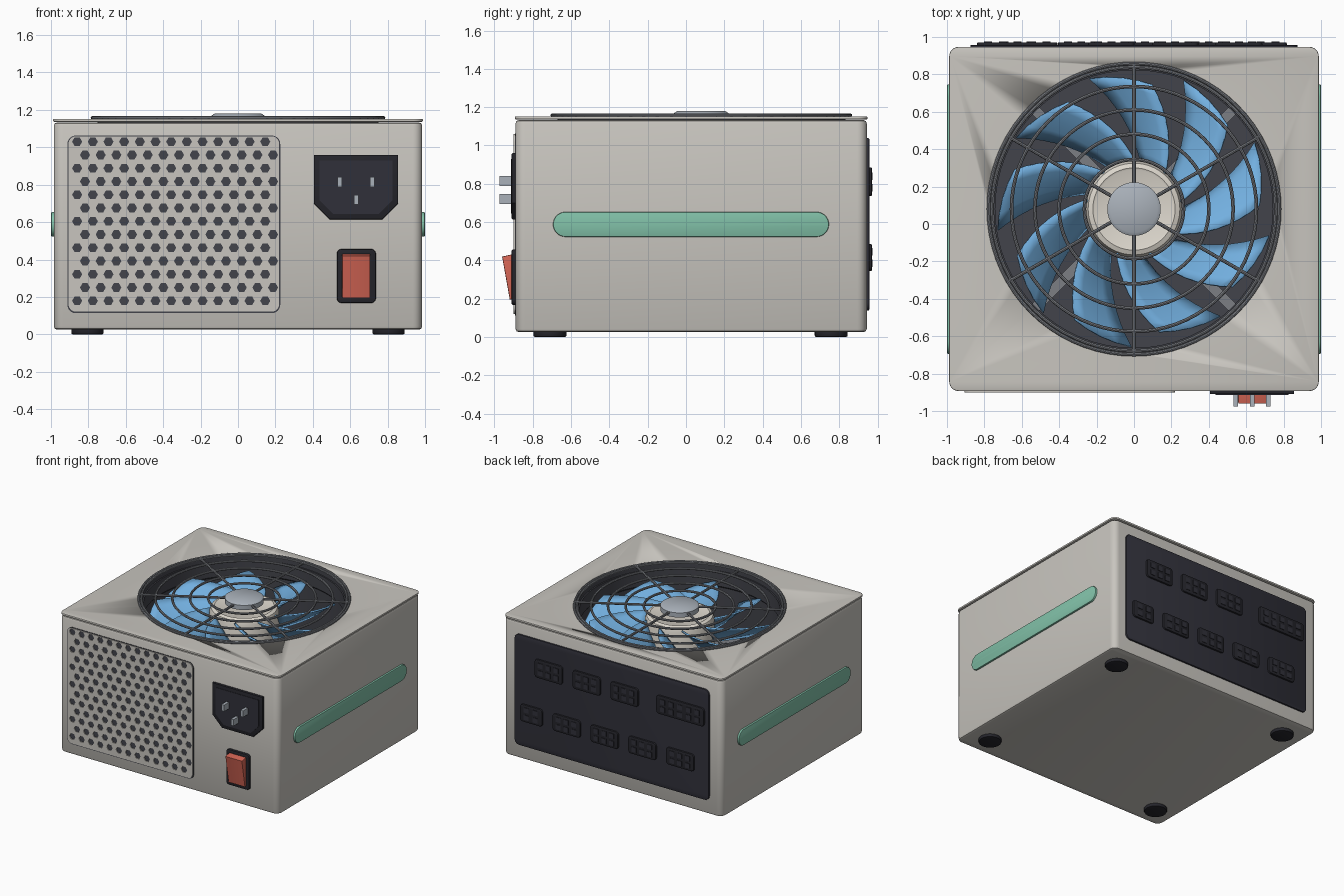
import bpy, bmesh, math
from math import sin, cos, pi, radians
from mathutils import Matrix

if "Cube" in bpy.data.objects:
    bpy.data.objects.remove(bpy.data.objects["Cube"])


def material(name, *rgb):
    m = bpy.data.materials.new(name)
    m.use_nodes = True
    m.diffuse_color = (*rgb, 1)
    m.node_tree.nodes["Principled BSDF"].inputs["Base Color"].default_value = (*rgb, 1)
    return m


CASE = material("warm grey case", .58, .56, .52)
CREAM = material("cream hub", .72, .68, .61)
BLUE = material("blue blades", .17, .43, .74)
GREEN = material("green strip", .22, .53, .39)
RED = material("red rocker", .66, .13, .09)
FRAME = material("dark grey frame", .055, .057, .07)
PANEL = material("charcoal panel", .03, .03, .042)
BLACK = material("black plastic", .018, .018, .024)
WIRE = material("grey wire", .2, .21, .23)
STEEL = material("light steel", .4, .44, .49)

FLAT, FRONT, SIDE = (0, 0, 0), (pi / 2, 0, 0), (pi / 2, 0, pi / 2)
FAN_Y = .08
BODY_Y = .027


def select(ob):
    bpy.ops.object.select_all(action='DESELECT')
    ob.select_set(True)
    bpy.context.view_layer.objects.active = ob


def smooth(ob, angle=35):
    select(ob)
    bpy.ops.object.shade_smooth_by_angle(angle=radians(angle))


def circle(cx, cy, r, n):
    return [(cx + r * cos(2 * pi * i / n), cy + r * sin(2 * pi * i / n)) for i in range(n)]


def round_rect(cx, cy, w, h, r, n=6):
    pts = []
    for k, (sx, sy) in enumerate([(1, 1), (-1, 1), (-1, -1), (1, -1)]):
        for i in range(n + 1):
            a = (k + i / n) * pi / 2
            pts.append((cx + sx * (w / 2 - r) + r * cos(a), cy + sy * (h / 2 - r) + r * sin(a)))
    return pts


def plate(name, outlines, lo, hi, mat, turn=FLAT, bevel=0):
    """Filled outline (later outlines are holes) spanning lo..hi along its normal axis."""
    cu = bpy.data.curves.new(name, 'CURVE')
    cu.dimensions, cu.fill_mode = '2D', 'BOTH'
    cu.extrude = (hi - lo) / 2 - bevel
    cu.bevel_depth, cu.offset, cu.bevel_resolution = bevel, -bevel, 1
    for pts in outlines:
        sp = cu.splines.new('POLY')
        sp.points.add(len(pts) - 1)
        for p, (x, y) in zip(sp.points, pts):
            p.co = (x, y, 0, 1)
        sp.use_cyclic_u = True
    ob = bpy.data.objects.new(name, cu)
    bpy.context.collection.objects.link(ob)
    mid = (lo + hi) / 2
    ob.location = {FLAT: (0, 0, mid), FRONT: (0, mid, 0), SIDE: (mid, 0, 0)}[turn]
    ob.rotation_euler = turn
    cu.materials.append(mat)
    select(ob)
    bpy.ops.object.convert(target='MESH')
    ob = bpy.context.object
    bm = bmesh.new()
    bm.from_mesh(ob.data)
    bmesh.ops.remove_doubles(bm, verts=bm.verts, dist=1e-5)
    bmesh.ops.recalc_face_normals(bm, faces=bm.faces)
    bm.to_mesh(ob.data)
    bm.free()
    smooth(ob)
    return ob


def mesh_object(name, bm, mat, loc=(0, 0, 0)):
    me = bpy.data.meshes.new(name)
    bm.to_mesh(me)
    bm.free()
    me.materials.append(mat)
    ob = bpy.data.objects.new(name, me)
    ob.location = loc
    bpy.context.collection.objects.link(ob)
    smooth(ob)
    return ob


def lathe(name, profile, mat, steps=64):
    """Revolve (radius, z) points about the fan axis."""
    bm = bmesh.new()
    vs = [bm.verts.new((r, 0, z)) for r, z in profile]
    es = [bm.edges.new(p) for p in zip(vs, vs[1:])]
    bmesh.ops.spin(bm, geom=vs + es, cent=(0, 0, 0), axis=(0, 0, 1),
                   angle=2 * pi, steps=steps, use_duplicate=False)
    bmesh.ops.remove_doubles(bm, verts=bm.verts, dist=1e-4)
    bmesh.ops.recalc_face_normals(bm, faces=bm.faces)
    return mesh_object(name, bm, mat, (0, FAN_Y, 0))


def boxes(name, items, mat):
    """One object made of many (centre, size) boxes."""
    bm = bmesh.new()
    for c, s in items:
        bmesh.ops.create_cube(bm, size=1, matrix=Matrix.Translation(c) @ Matrix.Diagonal((*s, 1)))
    return mesh_object(name, bm, mat)


# Case and lid, both opened for the fan
case = plate("case_body", [round_rect(0, BODY_Y, 1.97, 1.834, .05)], .025, 1.133, CASE, bevel=.018)
lid = plate("case_lid", [round_rect(0, BODY_Y, 1.976, 1.84, .05)], 1.136, 1.152, CASE, bevel=.005)
cutter = plate("fan_cutter", [circle(0, FAN_Y, .765, 64)], .5, 1.3, CASE)
cutter.hide_render = True
for ob in (case, lid):
    select(ob)
    mod = ob.modifiers.new("fan opening", 'BOOLEAN')
    mod.object, mod.operation, mod.solver = cutter, 'DIFFERENCE', 'EXACT'
    bpy.ops.object.modifier_apply(modifier=mod.name)
bpy.data.objects.remove(cutter)

# Feet
for x in (-.805, .805):
    for y in (-.71, .758):
        plate("foot", [circle(x, y, .086, 32)], 0, .04, BLACK, bevel=.008)

# Fan well, hub and supports
lathe("fan_well", [(.785, 1.145), (.785, 1.158), (.752, 1.158), (.752, 1.12), (.742, 1.12),
                   (.742, 1.0), (.75, .99), (.75, .6), (0, .6)], FRAME)
lathe("fan_hub", [(.257, .8), (.257, 1.06), (.245, 1.09), (.22, 1.1), (.21, 1.095), (0, 1.1)], CREAM)
lathe("grill_cap", [(0, 1.13), (.143, 1.13), (.143, 1.168), (.125, 1.18), (0, 1.18)], STEEL)
for k in range(4):
    strut = boxes("fan_strut", [((.48, 0, .82), (.56, .055, .04))], WIRE)
    strut.location.y = FAN_Y
    strut.rotation_euler.z = pi / 4 + k * pi / 2

# Swept, pitched blades
NR, NC = 9, 5
for k in range(9):
    bm = bmesh.new()
    grid = []
    for i in range(NR):
        t = i / (NR - 1)
        row = []
        for j in range(NC):
            u = j / (NC - 1)
            r = .24 + t * (.43 + .065 * u)
            a = radians(29 + 40 * k - 28 * (1 - t ** .8) - (33 - 6 * t) * (1 - u))
            z = 1.075 - .17 * u + .015 * sin(pi * u)
            row.append(bm.verts.new((r * cos(a), r * sin(a), z)))
        grid.append(row)
    for i in range(NR - 1):
        for j in range(NC - 1):
            bm.faces.new((grid[i][j], grid[i + 1][j], grid[i + 1][j + 1], grid[i][j + 1]))
    blade = mesh_object("fan_blade", bm, BLUE, (0, FAN_Y, 0))
    blade.modifiers.new("thickness", 'SOLIDIFY').thickness = .012

# Wire guard
for r in (.265, .4, .53, .655, .758, .778):
    bpy.ops.mesh.primitive_torus_add(major_radius=r, minor_radius=.0095, major_segments=72,
                                     minor_segments=8, location=(0, FAN_Y, 1.158))
    ring = bpy.context.object
    ring.name = "guard_ring"
    ring.data.materials.append(WIRE)
    smooth(ring)
for k in range(6):
    a = radians(30 + 60 * k)
    bpy.ops.mesh.primitive_cylinder_add(vertices=8, radius=.0095, depth=.65, rotation=(0, pi / 2, a),
                                        location=(.445 * cos(a), FAN_Y + .445 * sin(a), 1.158))
    spoke = bpy.context.object
    spoke.name = "guard_spoke"
    spoke.data.materials.append(WIRE)
    smooth(spoke)

# Perforated front vent
holes = [circle(-.86 + .0838 * c + .042 * (r % 2), 1.03 - .0709 * r, .027, 6)
         for r in range(13) for c in range(13)]
plate("vent_backing", [round_rect(-.343, .588, 1.138, .95, .045)], -.894, -.88, FRAME, FRONT)
plate("vent_grille", [round_rect(-.343, .59, 1.126, .938, .04)] + holes, -.9, -.894, CASE, FRONT)


# Power inlet
def inlet_outline(g):
    l, r, b, t, c = .406 + g, .856 - g, .614 + g, .96 - g, .085 - g * .4
    return [(l, t), (l, b + c), (l + c, b), (r - c, b), (r, b + c), (r, t)]


plate("inlet_bezel", [inlet_outline(0)], -.91, -.88, BLACK, FRONT, .005)
plate("inlet_face", [inlet_outline(.03)], -.913, -.9, PANEL, FRONT)
boxes("inlet_pins", [((x, -.938, z), (.024, .074, .052))
                     for x, z in ((.545, .815), (.717, .815), (.631, .72))], STEEL)

# Rocker switch
plate("switch_bezel", [round_rect(.633, .312, .208, .288, .025)], -.91, -.88, BLACK, FRONT, .006)
plate("switch_rocker", [[(-.89, .195), (-.92, .195), (-.96, .42), (-.905, .432), (-.89, .432)]],
      .557, .707, RED, SIDE, .005)

# Side strips
for s in (-1, 1):
    plate("side_strip", [round_rect(.026, .588, 1.44, .13, .0649, 10)],
          *sorted((s * .97, s)), GREEN, SIDE, .006)

# Back socket panel: (centre x, centre z, width, height, pin columns)
plate("socket_panel", [round_rect(0, .588, 1.75, .9, .04)], .93, .957, PANEL, FRONT, .005)
sockets = [(.561 - .341 * i, .81, .25, .15, 3) for i in range(3)]
sockets += [(-.624, .81, .43, .15, 5), (.717, .415, .2, .14, 2)]
sockets += [(.4 - .341 * i, .415, .25, .14, 3) for i in range(4)]
pins = []
for x, z, w, h, n in sockets:
    plate("socket", [round_rect(x, z, w, h, .025)], .945, .971, BLACK, FRONT, .006)
    step = (w - .04) / n
    pins += [((x + (c - (n - 1) / 2) * step, .97, z + s * .03), (.042, .01, .04))
             for c in range(n) for s in (-1, 1)]
boxes("socket_pins", pins, PANEL)
